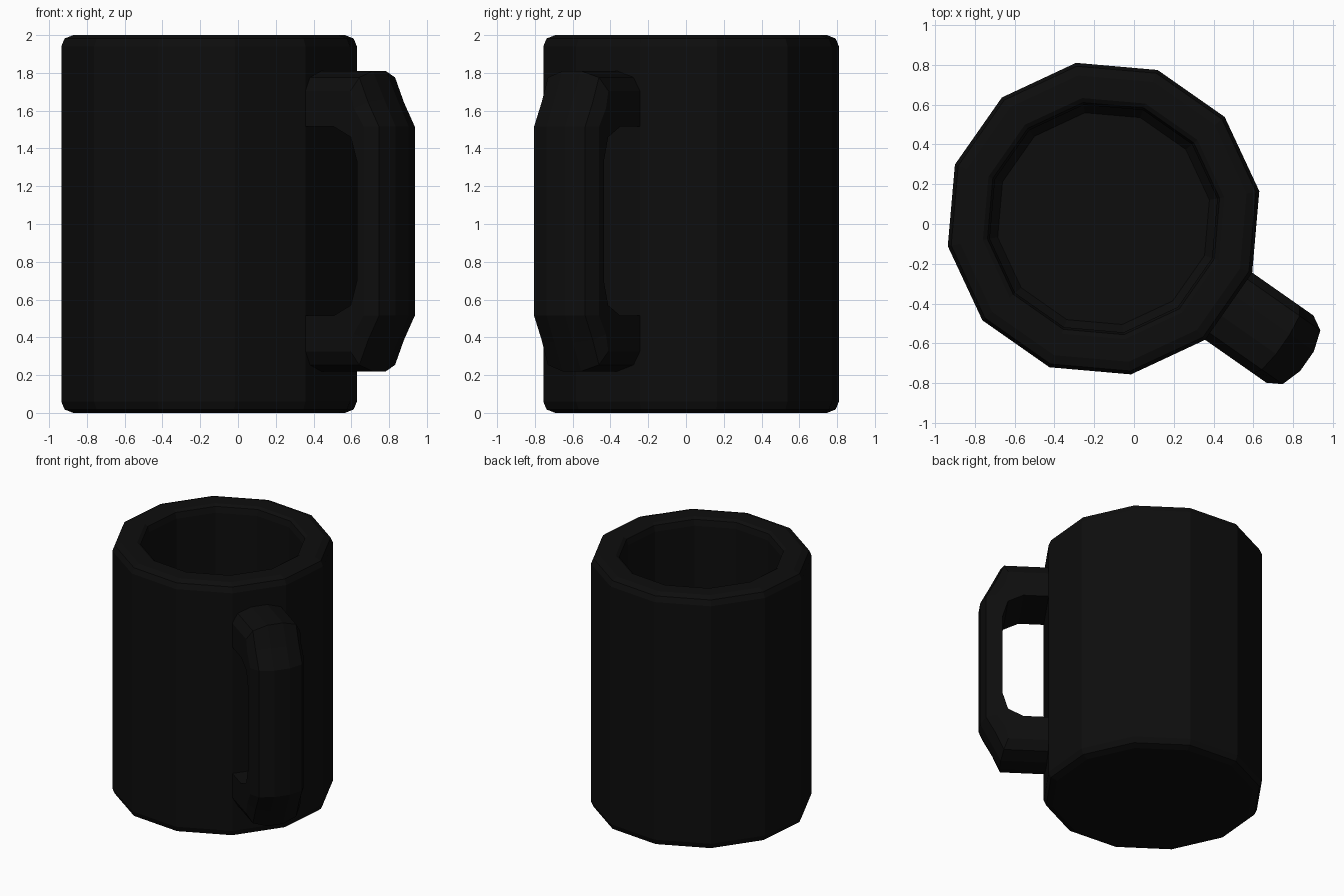
import bpy, bmesh, math
from mathutils import Matrix, Vector

if "Cube" in bpy.data.objects:
    bpy.data.objects.remove(bpy.data.objects["Cube"])

black = bpy.data.materials.new("black glaze")
black.diffuse_color = (0.004, 0.004, 0.004, 1)
black.use_nodes = True
black.node_tree.nodes["Principled BSDF"].inputs["Base Color"].default_value = black.diffuse_color

# The mug axis sits off-centre because the handle sticks out at -35 degrees
CENTER = Vector((-0.153, 0.027, 0))
HANDLE_ANGLE = math.radians(-35)
SIDES = 12


def make_object(name, bm):
    bmesh.ops.recalc_face_normals(bm, faces=bm.faces)
    mesh = bpy.data.meshes.new(name)
    bm.to_mesh(mesh)
    bm.free()
    mesh.materials.append(black)
    obj = bpy.data.objects.new(name, mesh)
    bpy.context.collection.objects.link(obj)
    obj.matrix_world = Matrix.Translation(CENTER) @ Matrix.Rotation(HANDLE_ANGLE, 4, 'Z')
    return obj


def loft(name, rings):
    """Skin closed rings of points in order and cap both ends."""
    bm = bmesh.new()
    loops = [[bm.verts.new(p) for p in ring] for ring in rings]
    n = len(loops[0])
    for a, b in zip(loops, loops[1:]):
        for i in range(n):
            j = (i + 1) % n
            bm.faces.new((a[i], a[j], b[j], b[i]))
    bm.faces.new(loops[0])
    bm.faces.new(loops[-1])
    return make_object(name, bm)


# Mug body: 12-sided lathe, from the underside up, over the rim and down inside
profile = [(0.73, 0), (0.777, 0.018), (0.7945, 0.06),
           (0.7945, 1.94), (0.777, 1.982), (0.73, 2.0),
           (0.615, 2.0), (0.592, 1.985), (0.58, 1.94),
           (0.58, 0.25), (0.54, 0.2)]


def polygon(r, z):
    step = math.tau / SIDES
    return [(r * math.cos((k + 0.5) * step), r * math.sin((k + 0.5) * step), z)
            for k in range(SIDES)]


loft("mug_body", [polygon(r, z) for r, z in profile])

# Handle: rounded outer back, flat inner side, swept from top to bottom
MID = 1.015
# outer (u, z), direction toward the inside, inner (u, z)
upper = [((0.75, 1.81), (0, -1), (0.75, 1.515)),
         ((1.10, 1.81), (-0.4, -1), (0.95, 1.515)),
         ((1.174, 1.66), (-0.9, -0.45), (1.06, 1.46)),
         ((1.248, 1.515), (-1, 0), (1.10, 1.33))]


def section(outer, direction, inner):
    half = [(0.06, 0.0), (0.165, 0.034), (0.206, 0.105)]
    right = [(outer[0] + direction[0] * d, v, outer[1] + direction[1] * d)
             for v, d in half]
    right.append((inner[0], 0.206, inner[1]))
    return right + [(u, -v, z) for u, v, z in reversed(right)]


top_rings = [section(*s) for s in upper]
bottom_rings = [[(u, v, 2 * MID - z) for u, v, z in ring] for ring in reversed(top_rings)]
loft("handle", top_rings + bottom_rings)
